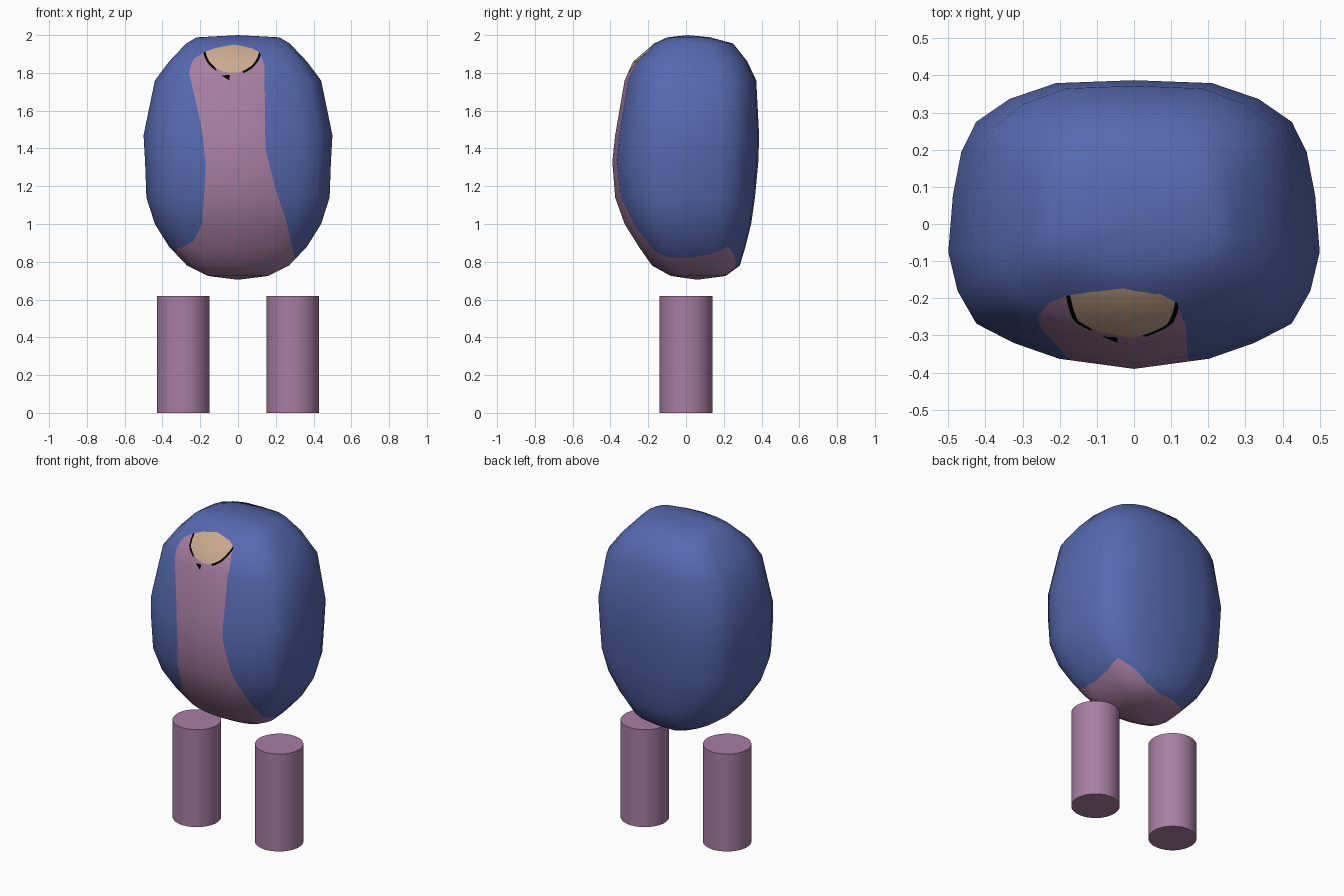
import bpy, bmesh, math
from mathutils import Vector

if "Cube" in bpy.data.objects:
    bpy.data.objects.remove(bpy.data.objects["Cube"])


def material(name, rgb):
    m = bpy.data.materials.new(name)
    m.diffuse_color = (*rgb, 1)
    m.use_nodes = True
    m.node_tree.nodes["Principled BSDF"].inputs["Base Color"].default_value = m.diffuse_color
    return m


BLUE = material("blue", (0.093, 0.14, 0.43))
PINK = material("mauve pink", (0.39, 0.21, 0.36))
TAN = material("tan", (0.60, 0.40, 0.27))
BLACK = material("black", (0.0, 0.0, 0.0))


def lerp_table(table, t):
    """Piecewise linear lookup in a sorted list of (key, value)."""
    if t <= table[0][0]:
        return table[0][1]
    for (a, va), (b, vb) in zip(table, table[1:]):
        if t <= b:
            return va + (vb - va) * (t - a) / (b - a)
    return table[-1][1]


# Cross-section (right half, front to back) and rings: z, half width, front, back
HALF = [(0, -1), (.41, -.93), (.66, -.82), (.86, -.69), (.95, -.48), (1, -.2),
        (.975, .2), (.93, .5), (.85, .71), (.67, .87), (.42, .98), (0, 1)]
SECTION = HALF + [(-x, y) for x, y in HALF[-2:0:-1]]
RINGS = [(.725, .16, .08, .21), (.78, .27, .18, .285), (.88, .365, .25, .315),
         (1.0, .44, .325, .345), (1.14, .485, .375, .365), (1.33, .492, .39, .383),
         (1.47, .5, .375, .387), (1.76, .44, .325, .372), (1.86, .365, .28, .325),
         (1.955, .275, .17, .25), (1.988, .22, .10, .13)]

# Colour boundaries: open front strip edges by height, lower hem by angle
LEFT = [(.86, -.33), (.9, -.24), (1.0, -.19), (1.3, -.17), (1.5, -.19), (1.72, -.24),
        (1.8, -.26), (1.87, -.24), (1.91, -.18), (1.93, -.13), (1.95, 0)]
RIGHT = [(.82, .3), (1.0, .26), (1.2, .195), (1.4, .145), (1.84, .14),
         (1.91, .115), (1.93, .08), (1.95, -.04)]
HEM = [(-180, .83), (-150, .87), (-90, .87), (-45, .86), (-20, .82), (0, .82), (20, .84),
       (33, .88), (45, .84), (62, .77), (90, .745), (130, .75), (160, .78), (180, .83)]


def skin(p):
    """Positive where the pink body shows."""
    strip = min(p.x - lerp_table(LEFT, p.z), lerp_table(RIGHT, p.z) - p.x, -p.y)
    hem = lerp_table(HEM, math.degrees(math.atan2(p.y - .02, p.x))) - p.z
    return max(strip, hem)


def oval(p, grow=0.0):
    """Positive inside the face patch."""
    if p.y > 0:
        return -1.0
    return 1 - math.hypot((p.x + .03) / (.142 + grow), (p.z - 1.925) / (.125 + grow))


def outline(p):
    return oval(p, .012)


def speck(p):
    return -1.0 if p.y > 0 else 1 - math.hypot((p.x + .063) / .009, (p.z - 1.768) / .028)


def cut_along(bm, f):
    """Cut the mesh exactly along the line f = 0."""
    bmesh.ops.triangulate(bm, faces=bm.faces[:])
    val = {v: f(v.co) for v in bm.verts}
    on = [v for v in bm.verts if abs(val[v]) < 1e-4]
    skip = set(on)
    for e in bm.edges[:]:
        a, b = e.verts
        if a in skip or b in skip or val[a] * val[b] >= 0:
            continue
        _, nv = bmesh.utils.edge_split(e, a, val[a] / (val[a] - val[b]))
        on.append(nv)
    bmesh.ops.connect_verts(bm, verts=on)


def build_body():
    bm = bmesh.new()
    rows = [[bm.verts.new((x * w, y * (yf if y < 0 else yb), z)) for x, y in SECTION]
            for z, w, yf, yb in RINGS]
    n = len(SECTION)
    for lo, hi in zip(rows, rows[1:]):
        for i in range(n):
            j = (i + 1) % n
            bm.faces.new((lo[i], lo[j], hi[j], hi[i]))
    bottom, top = bm.verts.new((0, .06, .705)), bm.verts.new((0, .01, 2.0))
    for i in range(n):
        j = (i + 1) % n
        bm.faces.new((bottom, rows[0][j], rows[0][i]))
        bm.faces.new((top, rows[-1][i], rows[-1][j]))
    bmesh.ops.recalc_face_normals(bm, faces=bm.faces[:])
    bm.normal_update()

    # Keep the coarse form's smooth normals through the colour cuts
    layer = bm.verts.layers.float_vector.new("soft")
    for v in bm.verts:
        v[layer] = v.normal
    bmesh.ops.subdivide_edges(bm, edges=bm.edges[:], cuts=3, use_grid_fill=True)
    for f in (skin, oval, outline, speck):
        cut_along(bm, f)
    bmesh.ops.triangulate(bm, faces=bm.faces[:])

    # Colours: 0 blue cover, 1 pink body, 2 tan face, 3 black line
    for face in bm.faces:
        face.smooth = True
        c = face.calc_center_median()
        line = outline(c) > 0 and (c.x > .03 or c.x < -.11) and c.z < 1.91
        if oval(c) > 0 and skin(c) > 0:
            face.material_index = 2
        elif skin(c) > 0 and (line or speck(c) > 0):
            face.material_index = 3
        else:
            face.material_index = 1 if skin(c) > 0 else 0
    bm.normal_update()
    normals = [(Vector(v[layer]) if Vector(v[layer]).length > .1 else v.normal).normalized()
               for v in bm.verts]
    bm.verts.layers.float_vector.remove(layer)
    me = bpy.data.meshes.new("body")
    bm.to_mesh(me)
    bm.free()
    for m in (BLUE, PINK, TAN, BLACK):
        me.materials.append(m)
    me.normals_split_custom_set_from_vertices([tuple(v) for v in normals])
    bpy.context.collection.objects.link(bpy.data.objects.new("body", me))


build_body()

# Two separate cylinder legs
for side, x in (("left", -.29), ("right", .29)):
    bpy.ops.mesh.primitive_cylinder_add(vertices=48, radius=.14, depth=.62, location=(x, 0, .31))
    leg = bpy.context.object
    leg.name = side + "_leg"
    leg.data.materials.append(PINK)
    bpy.ops.object.shade_smooth_by_angle(angle=math.radians(40))
